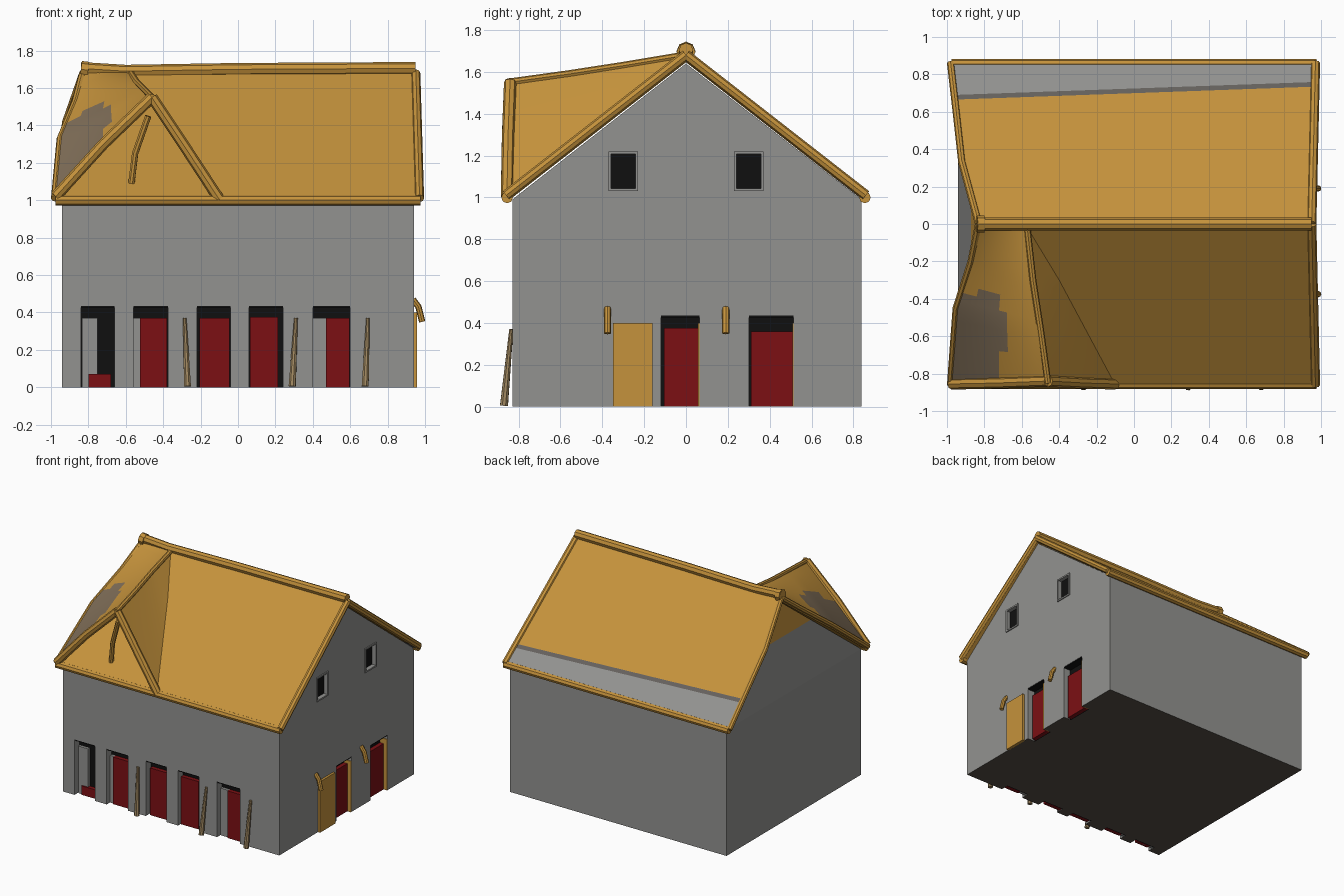
import bpy, bmesh
from mathutils import Vector

if "Cube" in bpy.data.objects:
    bpy.data.objects.remove(bpy.data.objects["Cube"], do_unlink=True)


def material(name, r, g, b):
    m = bpy.data.materials.new(name)
    m.use_nodes = True
    m.diffuse_color = (r, g, b, 1)
    bsdf = m.node_tree.nodes["Principled BSDF"]
    bsdf.inputs["Base Color"].default_value = (r, g, b, 1)
    bsdf.inputs["Roughness"].default_value = 0.9
    return m


WALL = material("wall grey", 0.29, 0.29, 0.28)
GOLD = material("thatch gold", 0.56, 0.29, 0.045)
RED = material("door red", 0.2, 0.005, 0.007)
BLACK = material("opening black", 0.005, 0.005, 0.005)
TAN = material("post tan", 0.36, 0.25, 0.12)
BROWN = material("worn brown grey", 0.22, 0.16, 0.1)
SHADE = material("seam grey", 0.13, 0.12, 0.11)
FLOOR = material("floor brown", 0.09, 0.075, 0.06)


def add_object(name, bm, *mats):
    me = bpy.data.meshes.new(name)
    bm.to_mesh(me)
    bm.free()
    for m in mats:
        me.materials.append(m)
    ob = bpy.data.objects.new(name, me)
    bpy.context.collection.objects.link(ob)
    return ob


def add_box(bm, lo, hi):
    for v in bmesh.ops.create_cube(bm, size=1)["verts"]:
        v.co = [a + (b - a) * (c + 0.5) for a, b, c in zip(lo, hi, v.co)]


def select_only(ob):
    bpy.ops.object.select_all(action="DESELECT")
    ob.select_set(True)
    bpy.context.view_layer.objects.active = ob


def tube(name, points, radius, mat, taper=1.0):
    cu = bpy.data.curves.new(name, "CURVE")
    cu.dimensions = "3D"
    cu.bevel_depth = radius
    cu.bevel_resolution = 2
    cu.use_fill_caps = True
    sp = cu.splines.new("POLY")
    sp.points.add(len(points) - 1)
    for i, (p, co) in enumerate(zip(sp.points, points)):
        p.co = (*co, 1)
        p.radius = 1 + (taper - 1) * i / (len(points) - 1)
    cu.materials.append(mat)
    ob = bpy.data.objects.new(name, cu)
    bpy.context.collection.objects.link(ob)
    select_only(ob)
    bpy.ops.object.convert(target="MESH")
    bpy.ops.object.shade_smooth_by_angle()
    return ob


# Span on a wall: u along it, d depth inward, z up
def span(side, u0, u1, d0, d1, z0, z1):
    if side == "front":
        return (u0, -0.83 + d0, z0), (u1, -0.83 + d1, z1)
    return (0.94 - d1, u0, z0), (0.94 - d0, u1, z1)


def panel(name, mat, *args):
    bm = bmesh.new()
    add_box(bm, *span(*args))
    return add_object(name, bm, mat)


# Walls: gabled prism whose left gable leans inward
bm = bmesh.new()
ends = []
for x, apex in ((-0.94, -0.83), (0.94, 0.94)):
    ring = [(x, -0.83, 0), (x, 0.84, 0), (x, 0.84, 0.99), (apex, 0, 1.64), (x, -0.83, 0.99)]
    ends.append([bm.verts.new(p) for p in ring])
for vs in ends:
    bm.faces.new((vs[0], vs[1], vs[2], vs[4]))
    bm.faces.new((vs[2], vs[3], vs[4]))
for i in range(5):
    j = (i + 1) % 5
    bm.faces.new((ends[0][i], ends[0][j], ends[1][j], ends[1][i]))
bmesh.ops.recalc_face_normals(bm, faces=bm.faces)
bmesh.ops.bisect_plane(bm, geom=bm.verts[:] + bm.edges[:] + bm.faces[:],
                       plane_co=(0, 0, 1.4), plane_no=(0, 0, 1))
for f in bm.faces:
    c = f.calc_center_median()
    if f.normal.x < -0.8 and c.z > 1.4:
        f.material_index = 1
    elif f.normal.z < -0.9:
        f.material_index = 2
walls = add_object("walls", bm, WALL, GOLD, FLOOR)

# Door and window recesses
DOORS = [("front", -0.84, -0.66), ("front", -0.56, -0.375), ("front", -0.22, -0.04),
         ("front", 0.06, 0.24), ("front", 0.4, 0.6),
         ("right", -0.12, 0.065), ("right", 0.3, 0.515)]
WINDOWS = [(-0.37, -0.23), (0.23, 0.37)]
bm = bmesh.new()
for side, a, b in DOORS:
    add_box(bm, *span(side, a, b, -0.1, 0.07, -0.1, 0.435))
for a, b in WINDOWS:
    add_box(bm, *span("right", a, b, -0.1, 0.04, 1.03, 1.22))
cutter = add_object("recess_cutter", bm)
cutter.hide_render = True
mod = walls.modifiers.new("recesses", "BOOLEAN")
mod.object = cutter
mod.solver = "EXACT"
select_only(walls)
bpy.ops.object.modifier_apply(modifier=mod.name)
bpy.data.objects.remove(cutter, do_unlink=True)

# Door backs, red leaves and grey jambs
LEAVES = [(-0.8, -0.68, 0.07), (-0.525, -0.38, 0.37), (-0.205, -0.045, 0.37),
          (0.065, 0.215, 0.375), (0.47, 0.595, 0.37), (-0.105, 0.06, 0.375), (0.31, 0.51, 0.36)]
for i, ((side, a, b), (la, lb, top)) in enumerate(zip(DOORS, LEAVES)):
    panel(f"door_opening_{i}", BLACK, side, a, b, 0.062, 0.07, 0, 0.435)
    panel(f"door_lintel_{i}", BLACK, side, a, b, 0.002, 0.07, 0.427, 0.435)
    panel(f"door_leaf_{i}", RED, side, la, lb, 0.03, 0.063, 0, top)
for a, b in ((-0.835, -0.75), (-0.558, -0.525), (0.402, 0.47)):
    panel("door_jamb", WALL, "front", a, b, 0.04, 0.063, 0, 0.37)
for b in (0.065, 0.515):
    panel("gold_jamb", GOLD, "right", b - 0.007, b, 0, 0.06, 0, 0.4)
panel("open_door", GOLD, "right", -0.35, -0.16, -0.018, 0.005, 0, 0.4)

# Gable windows with thin frames
for a, b in WINDOWS:
    panel("window_pane", BLACK, "right", a + 0.012, b - 0.012, 0.025, 0.04, 1.04, 1.21)
    for u in (a, b - 0.012):
        panel("window_side", WALL, "right", u, u + 0.012, -0.008, 0.03, 1.03, 1.22)
    for z in (1.03, 1.208):
        panel("window_rail", WALL, "right", a, b, -0.008, 0.03, z, z + 0.012)


# Main roof slopes
def roof_z(y):
    return 1.69 - 0.67 * abs(y) / 0.86


def on_roof(x, y):
    return Vector((x, y, roof_z(y)))


def thicken(ob, depth):
    mod = ob.modifiers.new("thickness", "SOLIDIFY")
    mod.thickness = depth
    mod.offset = -1
    select_only(ob)
    bpy.ops.object.modifier_apply(modifier=mod.name)


VERGE = {-1: [on_roof(*p) for p in ((-0.98, -0.86), (-0.95, -0.45), (-0.87, -0.2), (-0.83, 0))],
         1: [on_roof(*p) for p in ((-0.98, 0.86), (-0.95, 0.6), (-0.92, 0.33), (-0.83, 0))]}
for s, name in ((-1, "front"), (1, "back")):
    right = [on_roof(0.95, 0), on_roof(0.97, s * 0.86)]
    bm = bmesh.new()
    bm.faces.new([bm.verts.new(p) for p in VERGE[s] + right])
    bm.normal_update()
    for f in bm.faces:
        if f.normal.z < 0:
            f.normal_flip()
    if s > 0:
        # Bare strip along the back eave, with a dark seam
        for y in (0.665, 0.69):
            bmesh.ops.bisect_plane(bm, geom=bm.verts[:] + bm.edges[:] + bm.faces[:],
                                   plane_co=(-0.96, y, 0), plane_no=(-0.036, 1, 0))
        for f in bm.faces:
            c = f.calc_center_bounds()
            d = c.y - 0.036 * (c.x + 0.96)
            f.material_index = 0 if d < 0.665 else 2 if d < 0.69 else 1
    slope = add_object(name + "_roof", bm, GOLD, WALL, SHADE)
    thicken(slope, 0.035)
    tube(name + "_right_verge", [p - Vector((0, 0, 0.01)) for p in right], 0.025, GOLD)
    tube(name + "_left_verge", [p - Vector((0, 0, 0.01)) for p in VERGE[s]], 0.02, GOLD)
    tube(name + "_eave", [(-0.975, s * 0.855, 1.0), (0.975, s * 0.855, 1.0)], 0.028, GOLD)
tube("ridge", [(-0.84, 0, 1.705), (-0.6, 0, 1.69), (0, 0, 1.7), (0.95, 0, 1.705)], 0.034, GOLD)
tube("ridge_knob", [(-0.84, 0, 1.7), (-0.8, 0, 1.695)], 0.045, GOLD)

# Front cross gable: skewed sheet from left verge over its ridge to the valley
crest = [Vector(p) for p in ((-0.46, -0.85, 1.55), (-0.5, -0.56, 1.59),
                             (-0.54, -0.3, 1.63), (-0.57, -0.03, 1.675))]
valley = [on_roof(*p) for p in ((-0.1, -0.86), (-0.25, -0.58), (-0.4, -0.3), (-0.57, -0.02))]


def along(path, t):
    i = min(int(t * 3), 2)
    return path[i].lerp(path[i + 1], t * 3 - i)


N, M = 18, 10
bm = bmesh.new()
grid = []
for i in range(N + 1):
    a, b, c = (along(p, i / N) for p in (VERGE[-1], crest, valley))
    row = [a.lerp(b, j / M) for j in range(M)] + [b.lerp(c, j / M) for j in range(M + 1)]
    grid.append([bm.verts.new(p + Vector((0, 0, 0.006))) for p in row])
for r0, r1 in zip(grid, grid[1:]):
    for j in range(2 * M):
        f = bm.faces.new((r0[j], r0[j + 1], r1[j + 1], r1[j]))
        c = f.calc_center_median()
        worn = c.y < -0.37 and c.x < -0.66 - 0.35 * abs(c.y + 0.6)
        f.material_index = int(worn)
bmesh.ops.remove_doubles(bm, verts=bm.verts, dist=0.0005)
bm.normal_update()
cross = add_object("cross_gable_roof", bm, GOLD, BROWN)
thicken(cross, 0.018)
select_only(cross)
bpy.ops.object.shade_smooth_by_angle()
tube("cross_gable_left_beam", [(-0.975, -0.855, 1.02), (-0.72, -0.85, 1.3), (-0.46, -0.84, 1.55)], 0.03, GOLD)
tube("cross_gable_right_beam", [(-0.1, -0.855, 1.005), (-0.28, -0.85, 1.28), (-0.46, -0.84, 1.55)], 0.03, GOLD)
tube("cross_gable_ridge", crest, 0.018, GOLD)
tube("gable_prop", [(-0.57, -0.76, 1.09), (-0.55, -0.77, 1.25), (-0.48, -0.8, 1.45)], 0.018, GOLD)

# Leaning posts by the front doors and brackets on the right wall
for x, lean in ((-0.27, -0.015), (0.29, 0.02), (0.68, 0.015)):
    tube("leaning_post", [(x, -0.87, 0.005), (x + lean, -0.835, 0.37)], 0.02, TAN, 0.5)
for y in (-0.375, 0.19):
    tube("wall_bracket", [(0.935, y, 0.47), (0.965, y, 0.43), (0.985, y, 0.35)], 0.017, GOLD)
